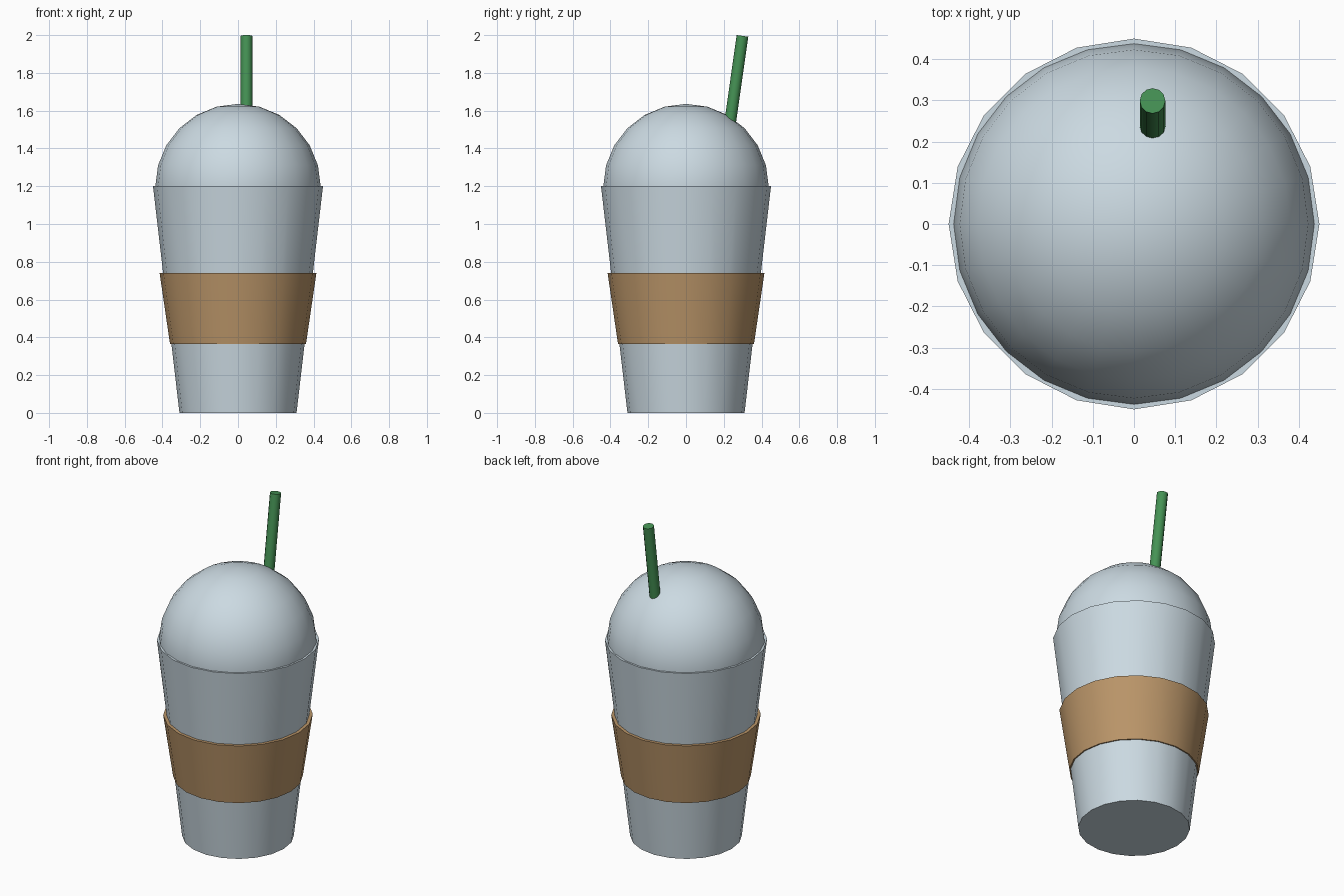
import bpy
import math
from mathutils import Vector

default = bpy.data.objects.get("Cube")
if default:
    bpy.data.objects.remove(default, do_unlink=True)


def material(name, rgb):
    mat = bpy.data.materials.new(name)
    mat.use_nodes = True
    mat.diffuse_color = (*rgb, 1)
    mat.node_tree.nodes["Principled BSDF"].inputs["Base Color"].default_value = (*rgb, 1)
    return mat


def finish(name, mat):
    obj = bpy.context.object
    obj.name = name
    obj.data.materials.append(mat)
    bpy.ops.object.shade_smooth_by_angle(angle=math.radians(32))
    return obj


def frustum(name, mat, sides, r_low, r_high, low, high):
    """Capped cone section running between two points."""
    low, high = Vector(low), Vector(high)
    axis = high - low
    bpy.ops.mesh.primitive_cone_add(
        vertices=sides, radius1=r_low, radius2=r_high, depth=axis.length,
        location=(low + high) / 2,
        rotation=axis.to_track_quat('Z', 'Y').to_euler() if axis.xy.length else (0, 0, 0))
    return finish(name, mat)


pale = material("pale blue grey plastic", (0.60, 0.70, 0.76))
brown = material("cardboard brown", (0.49, 0.30, 0.14))
green = material("straw green", (0.06, 0.29, 0.09))

# Tapered cup and the sleeve around it
frustum("cup", pale, 20, 0.31, 0.45, (0, 0, 0), (0, 0, 1.2))
frustum("sleeve", brown, 20, 0.36, 0.415, (0, 0, 0.365), (0, 0, 0.74))

# Domed lid, its lower half hidden in the cup
bpy.ops.mesh.primitive_uv_sphere_add(segments=24, ring_count=12, radius=0.438,
                                     location=(0, 0, 1.198))
finish("dome_lid", pale)

# Straw leaning towards the back
frustum("straw", green, 12, 0.031, 0.031, (0.045, 0.2, 1.3), (0.045, 0.299, 1.996))
